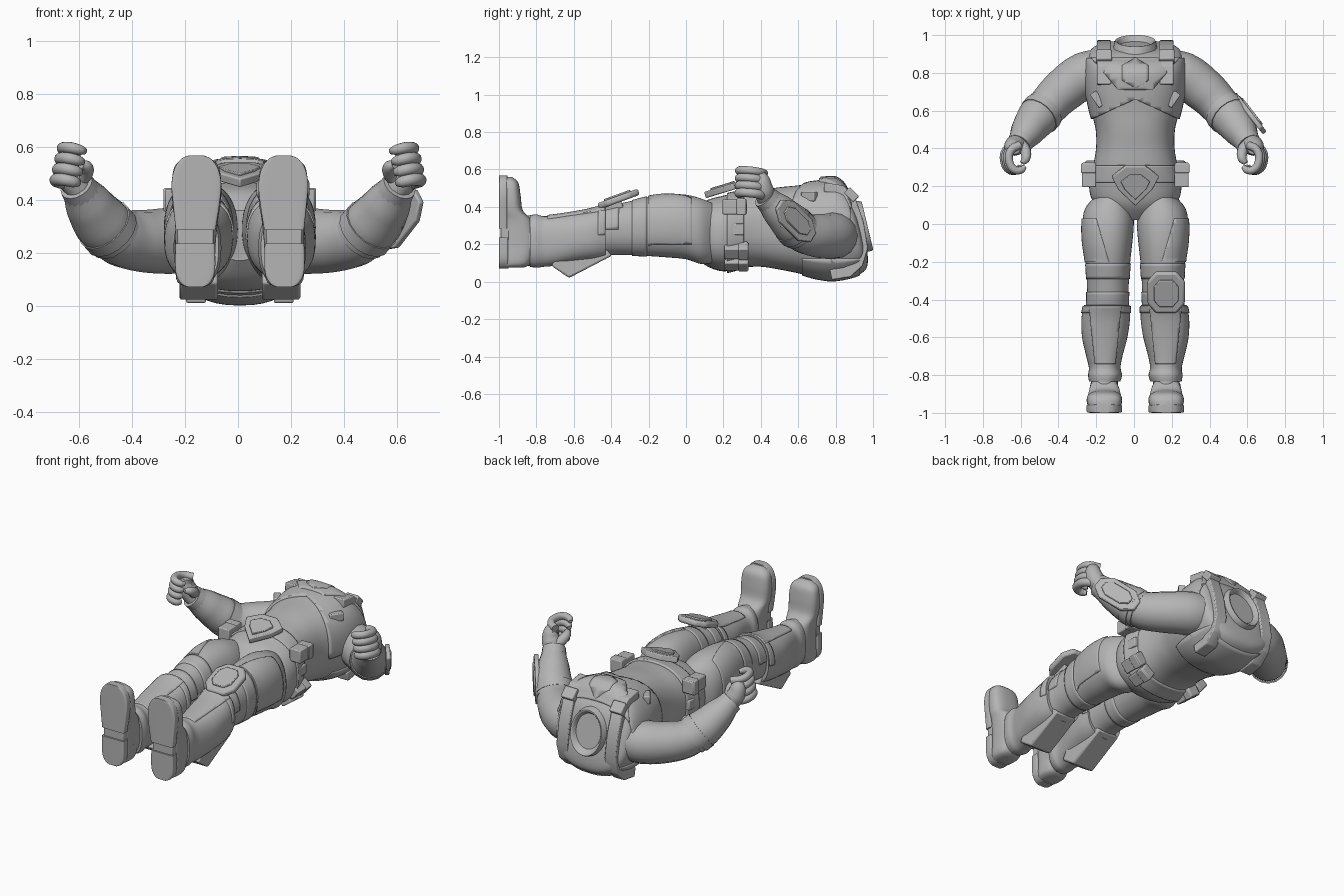
import bpy, bmesh, math
from mathutils import Vector, Matrix

if "Cube" in bpy.data.objects:
    bpy.data.objects.remove(bpy.data.objects["Cube"], do_unlink=True)

GREY = (0.46, 0.46, 0.46, 1)
MIDLINE = 0.007  # body and legs sit slightly off the centre of the arm span
mat = bpy.data.materials.new("plain_grey")
mat.use_nodes = True
mat.diffuse_color = GREY
mat.node_tree.nodes["Principled BSDF"].inputs["Base Color"].default_value = GREY
made = []


def link(name, mesh, mirror=True, bevel=0, solid=0, centre=MIDLINE):
    mesh.materials.clear()
    mesh.materials.append(mat)
    ob = bpy.data.objects.new(name, mesh)
    ob.location.x = centre
    bpy.context.collection.objects.link(ob)
    if solid:
        m = ob.modifiers.new("thickness", 'SOLIDIFY')
        m.thickness, m.offset = solid, -1
    if bevel:
        m = ob.modifiers.new("soft_edges", 'BEVEL')
        m.width, m.segments, m.limit_method = bevel, 2, 'ANGLE'
    if mirror:
        ob.modifiers.new("both_sides", 'MIRROR').use_mirror_merge = False
    made.append(ob)


def finish(name, bm, **kw):
    mesh = bpy.data.meshes.new(name)
    bm.to_mesh(mesh)
    bm.free()
    link(name, mesh, **kw)


def smooth_rings(rings, steps):
    out = []
    for i in range(len(rings) - 1):
        p = [rings[max(0, min(len(rings) - 1, i + k))] for k in (-1, 0, 1, 2)]
        for s in range(steps):
            t = s / steps
            out.append([b + 0.5 * t * (c - a + t * (2*a - 5*b + 4*c - d + t * (3*(b - c) + d - a)))
                        for a, b, c, d in zip(*p)])
    return out + [rings[-1]]


def loft_bm(rings, axis='y', power=2.4, grow=0, n=48, steps=4):
    """Rings are (position, x0, x1, other0, other1); rings by the neck lean back."""
    bm = bmesh.new()
    loops = []
    for pos, x0, x1, o0, o1 in smooth_rings(rings, steps):
        lean = .24 * max(0, min(1, (pos - .8) / .12))
        loop = []
        for k in range(n):
            a = math.tau * k / n
            c, s = math.cos(a), math.sin(a)
            x = (x0 + x1) / 2 + ((x1 - x0) / 2 + grow) * math.copysign(abs(c) ** (2 / power), c)
            o = (o0 + o1) / 2 + ((o1 - o0) / 2 + grow) * math.copysign(abs(s) ** (2 / power), s)
            loop.append(bm.verts.new((x, pos - lean * (o - .28), o) if axis == 'y' else (x, o, pos)))
        loops.append(loop)
    for a, b in zip(loops, loops[1:]):
        for k in range(n):
            bm.faces.new((a[k], a[(k + 1) % n], b[(k + 1) % n], b[k]))
    bm.faces.new(loops[0])
    bm.faces.new(loops[-1])
    bmesh.ops.recalc_face_normals(bm, faces=bm.faces)
    return bm


def loft(name, rings, mirror=True, **kw):
    finish(name, loft_bm(rings, **kw), mirror=mirror)


def shell(name, rings, grow, cuts, mirror=True, power=2.4):
    """Armour skin: an enlarged loft trimmed by (point, outward normal) planes."""
    bm = loft_bm(rings, grow=grow, power=power)
    for co, no in cuts:
        bmesh.ops.bisect_plane(bm, geom=bm.verts[:] + bm.edges[:] + bm.faces[:],
                               plane_co=co, plane_no=no, clear_outer=True)
    finish(name, bm, mirror=mirror, solid=grow + 0.012)


def band(y0, y1):
    return [((0, y0, 0), (0, -1, 0)), ((0, y1, 0), (0, 1, 0))]


def prism(name, outline, depth, place, bevel=0.006, **kw):
    bm = bmesh.new()
    face = bm.faces.new([bm.verts.new((x, y, 0)) for x, y in outline])
    top = bmesh.ops.extrude_face_region(bm, geom=[face])["geom"]
    bmesh.ops.translate(bm, verts=[g for g in top if isinstance(g, bmesh.types.BMVert)], vec=(0, 0, depth))
    bmesh.ops.transform(bm, matrix=place, verts=bm.verts)
    bmesh.ops.recalc_face_normals(bm, faces=bm.faces)
    finish(name, bm, bevel=bevel, **kw)


def side_place(x):
    """Places a (y, z) outline so that it is extruded along x."""
    return Matrix(((0, 0, 1, x), (1, 0, 0, 0), (0, 1, 0, 0), (0, 0, 0, 1)))


def box(name, centre, size, turn=(0, 'Z'), **kw):
    x, y, z = (s / 2 for s in size)
    place = Matrix.Translation(centre) @ Matrix.Rotation(math.radians(turn[0]), 4, turn[1])
    place = place @ Matrix.Translation((0, 0, -z))
    prism(name, [(-x, -y), (x, -y), (x, y), (-x, y)], 2 * z, place, **kw)


def tube(name, points, radii):
    cu = bpy.data.curves.new(name, 'CURVE')
    cu.dimensions, cu.bevel_depth, cu.bevel_resolution = '3D', 1, 6
    cu.use_fill_caps, cu.resolution_u = True, 6
    sp = cu.splines.new('BEZIER')
    sp.bezier_points.add(len(points) - 1)
    for bp, co, r in zip(sp.bezier_points, points, radii):
        bp.co, bp.radius = co, r
        bp.handle_left_type = bp.handle_right_type = 'AUTO'
    tmp = bpy.data.objects.new("tmp_" + name, cu)
    bpy.context.collection.objects.link(tmp)
    bpy.context.view_layer.update()
    mesh = bpy.data.meshes.new_from_object(tmp.evaluated_get(bpy.context.evaluated_depsgraph_get()))
    bpy.data.objects.remove(tmp, do_unlink=True)
    link(name, mesh, centre=0)


# Torso, lying on its back
TORSO = [(y, -w, w, lo, hi) for y, w, lo, hi in (
    (.02, .07, .17, .36), (.1, .21, .09, .43), (.2, .245, .055, .46), (.3, .225, .075, .48), (.4, .208, .08, .49),
    (.5, .21, .065, .505), (.6, .235, .045, .515), (.7, .255, .018, .53), (.8, .26, .009, .535),
    (.89, .25, .042, .505), (.925, .215, .09, .455), (.94, .13, .15, .42))]
loft("torso", TORSO, mirror=False)

# Chest and back armour
shell("breastplate", TORSO, .012, [((0, 0, 0), (-1, 0, 0)), ((0, 0, .24), (0, 0, -1)),
      ((0, .88, 0), (0, 1, 0)), ((0, .66, 0), (-.45, -1, 0))])
shell("upper_chest_plate", TORSO, .024, [((0, 0, .3), (0, 0, -1)), ((0, .885, 0), (0, 1, 0)),
      ((0, .71, 0), (0, -1, 0)), ((.15, .78, 0), (.76, -.64, 0)), ((-.15, .78, 0), (-.76, -.64, 0))], mirror=False)
shell("chest_hexagon_panel", TORSO, .029, [((0, 0, .3), (0, 0, -1))] + [
      ((.07 * math.cos(a), .8 + .07 * math.sin(a), 0), (math.cos(a), math.sin(a), 0))
      for a in (k * math.pi / 3 for k in range(6))], mirror=False)
shell("back_plate", TORSO, .007, band(.62, .93) + [((0, 0, .12), (0, 0, 1))], mirror=False)
box("chest_clasp", (.2, .66, .455), (.04, .085, .05), (-35, 'Z'))

# Collar with a shallow neck opening
loft("collar", [(.9, -.125, .125, .15, .44), (.965, -.11, .11, .165, .43), (.975, -.102, .102, .175, .425),
                (.968, -.094, .094, .185, .415), (.947, -.085, .085, .2, .4)], power=2, steps=2, mirror=False)

# Shoulder straps swept over the top
strap = [(.74, .53), (.84, .515), (.905, .45), (.95, .32), (.973, .18), (.945, .085), (.88, .025), (.78, .01)]
inner = [(y + (.72 - y) * .2, z + (.28 - z) * .2) for y, z in reversed(strap)]
prism("shoulder_strap", strap + inner, .075, side_place(.128))
box("strap_buckle", (.166, .885, .465), (.083, .07, .045), (-45, 'X'))

# Belt, buckle and pouches
shell("belt", TORSO, .01, band(.22, .31), mirror=False)
tilt = Matrix.Translation((0, .2, .475)) @ Matrix.Rotation(math.radians(17), 4, 'X')
OUT = [(0, -.1), (.09, -.01), (.125, .06), (.05, .12), (-.05, .12), (-.125, .06), (-.09, -.01)]
prism("buckle", OUT, .035, tilt, mirror=False)
prism("buckle_inset", [(x * .62, y * .62) for x, y in OUT], .044, tilt, mirror=False, bevel=.003)
box("front_pouch", (.245, .26, .4), (.075, .13, .08))
box("front_pouch_flap", (.248, .295, .4), (.08, .05, .088))
box("belt_clip", (.23, .265, .28), (.035, .09, .06))
for i, (x, z, angle) in enumerate(((.22, .165, 40), (.165, .102, 55))):
    box(f"rear_pouch_{i + 1}", (x, .27, z), (.06, .13, .072), (angle, 'Y'))
    box(f"rear_pouch_flap_{i + 1}", (x, .305, z), (.068, .05, .078), (angle, 'Y'))

# Legs
LEG = [(.14, .03, .22, .1, .42), (.08, .012, .267, .095, .445), (0, .008, .28, .12, .465),
       (-.1, .016, .277, .13, .468), (-.2, .027, .263, .137, .455), (-.3, .034, .257, .142, .43),
       (-.4, .038, .255, .142, .408), (-.5, .046, .26, .12, .38), (-.7, .085, .245, .1, .35),
       (-.8, .092, .235, .085, .35), (-.9, .092, .235, .085, .36)]
loft("leg", LEG, power=2.2)
shell("thigh_panel", LEG, .006, band(-.2, .03) + [((.2, 0, 0), (-1, .3, 0)), ((0, 0, .2), (0, 0, -1))], power=2.2)
shell("thigh_strap", LEG, .004, band(-.29, -.21), power=2.2)
shell("knee_wrap", LEG, .005, band(-.43, -.36) + [((0, 0, .28), (0, 0, -1))], power=2.2)

# Greaves with calf fins
GREAVE = [(-.43, .03, .272, .12, .415), (-.5, .028, .285, .11, .39), (-.6, .042, .282, .1, .37),
          (-.7, .068, .26, .085, .355), (-.76, .078, .246, .08, .35), (-.8, .07, .25, .075, .36), (-.835, .08, .245, .08, .355)]
loft("greave", GREAVE)
shell("shin_plate", GREAVE, .007, band(-.74, -.44) + [((0, 0, .3), (0, 0, -1)),
      ((.09, -.6, 0), (-1, -.1, 0)), ((.23, -.6, 0), (1, -.1, 0))])
shell("greave_rim", GREAVE, .006, band(-.47, -.435) + [((0, 0, .25), (0, 0, -1))])
prism("calf_fin", [(-.72, .085), (-.625, .02), (-.395, .14), (-.44, .19), (-.66, .18)], .145, side_place(.083), bevel=.01)

# Knee guard on the left leg only
KNEE = [(-.055, -.115), (.055, -.115), (.1, -.06), (.1, .06), (.055, .115), (-.055, .115), (-.1, .06), (-.1, -.06)]
knee = Matrix.Translation((.163, -.355, .425)) @ Matrix.Rotation(math.radians(20), 4, 'X')
prism("knee_guard", KNEE, .035, knee, bevel=.012, mirror=False)
prism("knee_guard_panel", [(x * .65, y * .65) for x, y in KNEE], .044, knee, bevel=.004, mirror=False)
box("knee_guard_mount", (.16, -.39, .405), (.11, .1, .05), (20, 'X'), mirror=False)

# Boots
loft("boot", [(.075, .125, .212, -.98, -.87), (.1, .098, .24, -.985, -.83), (.2, .094, .242, -.985, -.8),
              (.32, .083, .245, -.985, -.82), (.38, .073, .254, -.985, -.872), (.46, .07, .257, -.985, -.884),
              (.53, .083, .244, -.985, -.897), (.56, .128, .2, -.985, -.93)], axis='z', power=2.6)
loft("toe_sole", [(.285, .092, .242, -1, -.955), (.38, .077, .252, -1, -.955), (.46, .07, .258, -1, -.955),
                  (.52, .083, .246, -1, -.955), (.555, .11, .22, -1, -.955), (.567, .137, .193, -1, -.955)],
     axis='z', power=8)
loft("heel", [(.07, .138, .198, -1, -.95), (.085, .113, .223, -1, -.95), (.13, .094, .243, -1, -.95),
              (.235, .094, .243, -1, -.95)], axis='z', power=8)
box("sole_arch", (.167, -.968, .26), (.135, .045, .08))

# Arms
tube("upper_arm", [(.16, .81, .25), (.26, .785, .245), (.37, .71, .245), (.45, .63, .26), (.51, .55, .31)],
     [.118, .125, .117, .107, .09])
tube("forearm", [(.465, .615, .265), (.515, .56, .315), (.565, .49, .385), (.605, .425, .45)], [.108, .108, .09, .062])
tube("elbow_cuff", [(.478, .6, .275), (.505, .57, .305)], [.113, .113])
tube("wrist_cuff", [(.59, .45, .425), (.61, .42, .455)], [.071, .066])

# Hands with curled fingers, the upper ones set further in
tube("palm", [(.6, .43, .44), (.632, .415, .49), (.64, .405, .54), (.628, .395, .58)], [.05, .054, .045, .028])
for i in range(4):
    z, r, dx = .468 + .04 * i, .0245 - .001 * i, -.008 * i
    tube(f"finger_{i + 1}", [(.625 + dx, .42, z - .01), (.675 + dx, .39, z), (.684 + dx, .33, z + .008),
                             (.655 + dx, .287, z + .008), (.62 + dx, .287, z), (.602 + dx, .305, z - .005)],
         [r, r, r, r, r * .9, r * .55])
tube("thumb", [(.605, .42, .475), (.577, .39, .5), (.574, .345, .525), (.592, .322, .53)], [.036, .03, .024, .013])

# Arm shield on the left forearm only
u = Vector((.14, -.18, .18)).normalized()
n = Vector((.78, .62, 0))
n = (n - u * n.dot(u)).normalized()
frame = Matrix.Translation((.602, .578, .325)) @ Matrix((u, n.cross(u), n)).transposed().to_4x4()
HEX = [(-.145, -.03), (-.08, -.072), (.08, -.072), (.145, -.03), (.145, .03), (.08, .072), (-.08, .072), (-.145, .03)]
prism("arm_shield", HEX, .025, frame, mirror=False, centre=0)
prism("arm_shield_panel", [(x * .68, y * .62) for x, y in HEX], .034, frame, bevel=.004, mirror=False, centre=0)
box("arm_shield_mount", (.57, .55, .33), (.09, .09, .08), mirror=False)

# Shading
for ob in made:
    ob.select_set(True)
bpy.context.view_layer.objects.active = made[0]
bpy.ops.object.shade_smooth_by_angle(angle=math.radians(35))
